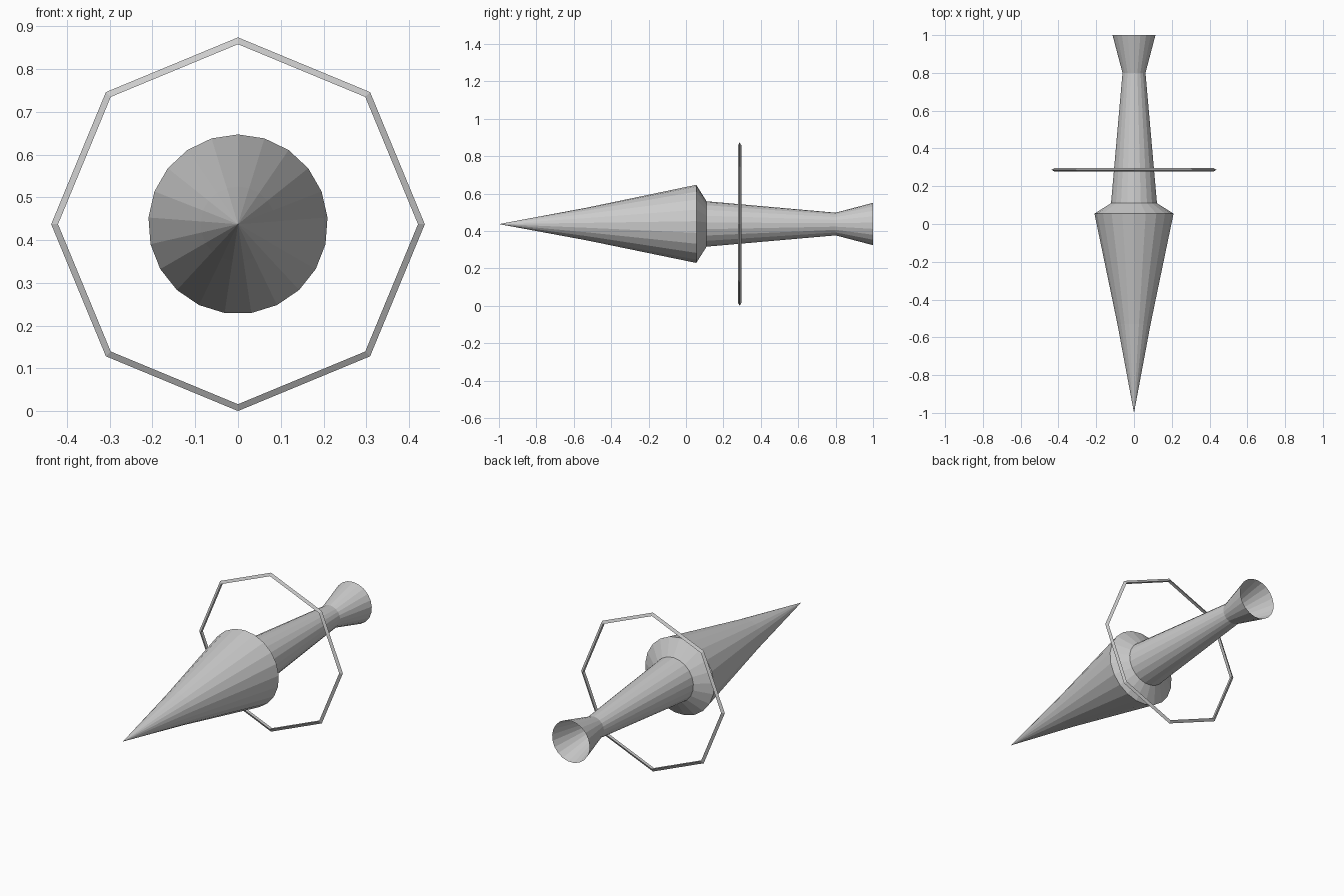
import bpy, bmesh
from math import sin, cos, tau

if "Cube" in bpy.data.objects:
    bpy.data.objects.remove(bpy.data.objects["Cube"])

AXIS_Z = 0.437


def lathe(name, profile, sides, closed=False):
    """Revolve (y, radius) points about the long axis, one vertex on top."""
    bm = bmesh.new()
    rings = []
    for y, r in profile:
        count = 1 if r == 0 else sides
        rings.append([bm.verts.new((r * sin(tau * i / sides), y,
                                    AXIS_Z + r * cos(tau * i / sides)))
                      for i in range(count)])
    pairs = list(zip(rings, rings[1:]))
    if closed:
        pairs.append((rings[-1], rings[0]))
    for a, b in pairs:
        for i in range(sides):
            j = (i + 1) % sides
            if len(a) == 1:
                bm.faces.new((a[0], b[i], b[j]))
            else:
                bm.faces.new((a[i], b[i], b[j], a[j]))
    bmesh.ops.recalc_face_normals(bm, faces=bm.faces)
    mesh = bpy.data.meshes.new(name)
    bm.to_mesh(mesh)
    bm.free()
    obj = bpy.data.objects.new(name, mesh)
    bpy.context.collection.objects.link(obj)
    return obj


# Pointed nose, shoulder, tapering shaft and open flared tail
lathe("dart_body", [(-1, 0), (-0.53, 0.088), (0.055, 0.21), (0.11, 0.122),
                    (0.80, 0.061), (1.0, 0.114)], 21)

# Thin octagonal hoop with a triangular section, edge pointing outward
lathe("hoop", [(0.287, 0.437), (0.278, 0.421), (0.296, 0.421)], 8, closed=True)
